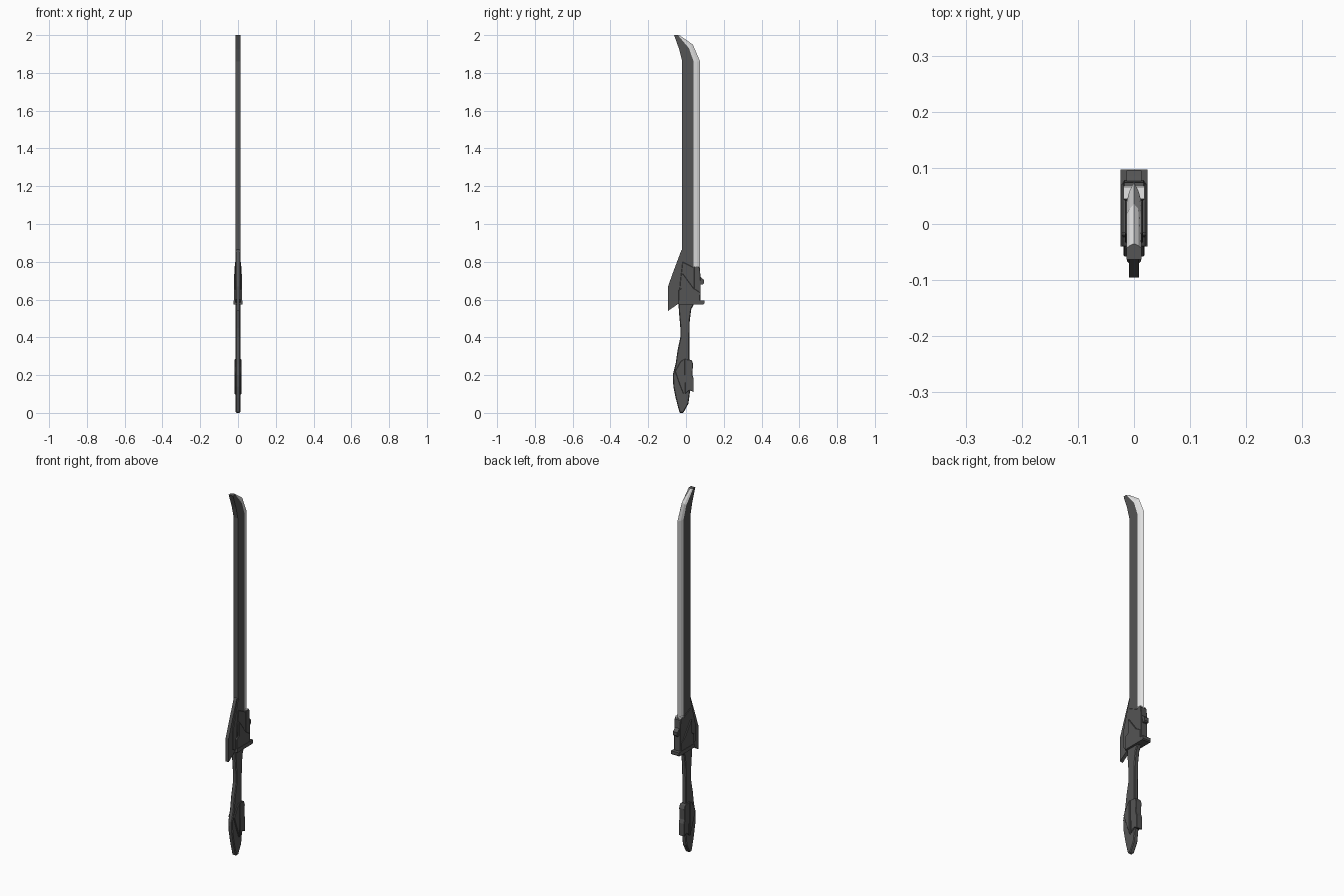
import bpy, bmesh

if "Cube" in bpy.data.objects:
    bpy.data.objects.remove(bpy.data.objects["Cube"])


def material(name, v):
    m = bpy.data.materials.new(name)
    m.diffuse_color = (v, v, v, 1)
    m.use_nodes = True
    m.node_tree.nodes["Principled BSDF"].inputs["Base Color"].default_value = m.diffuse_color
    return m


DARK = material("dark grey", 0.09)
LIGHT = material("pale steel", 0.78)


def finish(name, bm, bevel=0.0):
    bmesh.ops.recalc_face_normals(bm, faces=bm.faces)
    me = bpy.data.meshes.new(name)
    bm.to_mesh(me)
    bm.free()
    me.materials.append(DARK)
    me.materials.append(LIGHT)
    ob = bpy.data.objects.new(name, me)
    bpy.context.collection.objects.link(ob)
    if bevel:
        b = ob.modifiers.new("chamfer", 'BEVEL')
        b.width = bevel
        b.segments = 1
        b.limit_method = 'ANGLE'
        b.angle_limit = 1.0
    return ob


def loft(name, rings, light_faces=(), bevel=0.0):
    """Skin matching closed rings of 3D points and cap both ends."""
    bm = bmesh.new()
    vs = [[bm.verts.new(p) for p in r] for r in rings]
    n = len(rings[0])
    for a, b in zip(vs, vs[1:]):
        for i in range(n):
            j = (i + 1) % n
            f = bm.faces.new((a[i], a[j], b[j], b[i]))
            f.material_index = int(i in light_faces)
    bm.faces.new(vs[0])
    bm.faces.new(vs[-1])
    return finish(name, bm, bevel)


def plate(name, profile, half, bevel=0.0):
    """Side profile (y, z) extruded across x."""
    return loft(name, [[(x, y, z) for y, z in profile] for x in (-half, half)], (), bevel)


# Blade: spine, bevel line and cutting edge along the length
W = 0.013
stations = [((-.02, .60), (.04, .60), (.075, .60)),
            ((-.02, 1.86), (.04, 1.86), (.075, 1.86)),
            ((-.036, 1.925), (.016, 1.93), (.036, 1.95)),
            ((-.063, 2.0), (-.043, 2.0), (-.035, 2.0))]
rings = []
for s, b, e in stations:
    m = [(b[k] + e[k]) / 2 for k in (0, 1)]
    rings.append([(-W, *s), (-W, *b), (-W * .65, *m), (0, *e),
                  (W * .65, *m), (W, *b), (W, *s)])
loft("blade", rings, light_faces=(1, 2, 3, 4))

# Swept fin behind the guard
plate("guard_fin", [(-.015, .87), (-.025, .86), (-.07, .74), (-.095, .67),
                    (-.095, .54), (-.04, .578), (-.015, .60)], .009)
plate("fin_root", [(-.01, .86), (-.02, .85), (-.062, .70), (-.062, .60),
                   (-.04, .585), (-.01, .60)], .0135)

# Guard: core, side cheeks, edge collar, cross plate and nub
plate("guard_core", [(-.04, .58), (.075, .58), (.075, .74), (.04, .77),
                     (-.018, .80), (-.03, .70)], .016, .002)
plate("guard_cheeks", [(-.04, .58), (.075, .58), (.072, .64), (.04, .66),
                       (-.015, .735), (-.022, .735), (-.022, .66), (-.04, .65)], .022, .002)
plate("edge_collar", [(.042, .59), (.078, .59), (.078, .69), (.074, .765),
                      (.066, .775), (.042, .775)], .019, .002)
plate("collar_cap", [(.045, .773), (.068, .773), (.066, .778), (.045, .778)],
      .0185).data.materials[0] = LIGHT
plate("cross_plate", [(-.04, .575), (.092, .575), (.097, .58), (.097, .596),
                      (-.04, .596)], .024)
plate("guard_nub", [(.07, .68), (.09, .68), (.095, .686), (.095, .704),
                    (.086, .712), (.07, .725)], .013)

# Handle
plate("handle", [(-.04, .58), (.045, .58), (.028, .55), (.02, .49), (.018, .40),
                 (.018, .27), (.022, .12), (.013, .05), (-.014, 0), (-.034, 0),
                 (-.055, .08), (-.067, .14), (-.07, .20), (-.055, .26), (-.045, .33),
                 (-.03, .40), (-.03, .45), (-.037, .53)], .0125, .004)

# Pommel plates on both sides
plate("pommel_block", [(-.008, .285), (.03, .28), (.037, .26), (.034, .20), (.041, .18),
                       (.041, .11), (.018, .12), (-.005, .10)], .017, .002)
plate("pommel_wedge", [(-.012, .285), (-.03, .27), (-.058, .22), (-.03, .14),
                       (-.012, .095)], .0185, .002)
